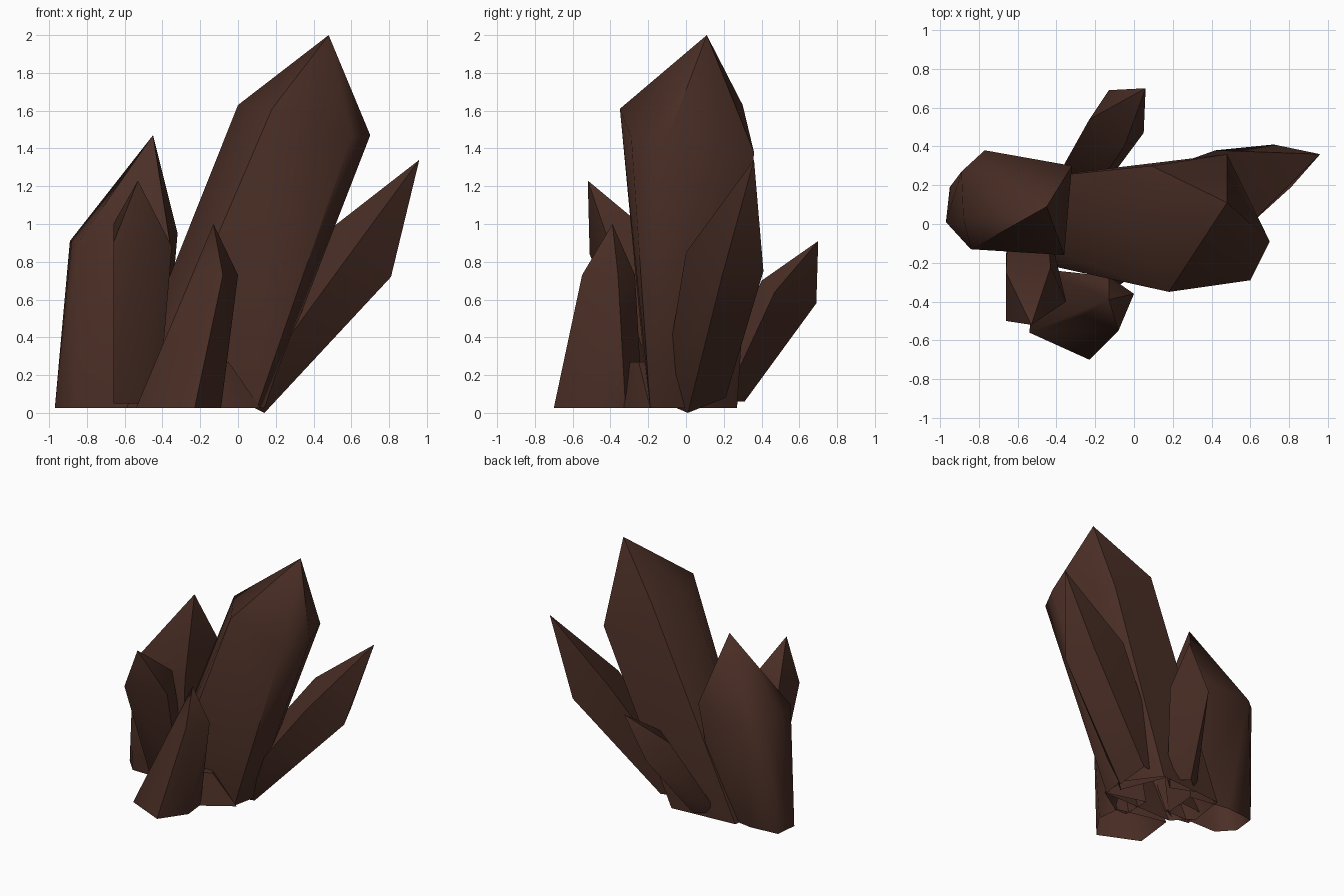
import bpy, bmesh, math

if "Cube" in bpy.data.objects:
    bpy.data.objects.remove(bpy.data.objects["Cube"])

brown = bpy.data.materials.new("dark_brown_crystal")
brown.diffuse_color = (0.07, 0.028, 0.019, 1)
brown.use_nodes = True
brown.node_tree.nodes["Principled BSDF"].inputs["Base Color"].default_value = brown.diffuse_color


def crystal(name, tip, shoulder, foot, foot_z=0.025):
    """Faceted shard: pointed tip, shoulder ring and a foot ring, open underneath."""
    bm = bmesh.new()
    for p in [tip] + shoulder:
        bm.verts.new(p)
    # a foot point may carry its own height, otherwise the common one is used
    feet = {bm.verts.new((p[0], p[1], p[2] if len(p) > 2 else foot_z)) for p in foot}
    bmesh.ops.convex_hull(bm, input=bm.verts[:])
    bmesh.ops.recalc_face_normals(bm, faces=bm.faces[:])
    bottom = [f for f in bm.faces if all(v in feet for v in f.verts)]
    bmesh.ops.delete(bm, geom=bottom, context='FACES')
    bmesh.ops.dissolve_limit(bm, angle_limit=math.radians(1), verts=bm.verts[:], edges=bm.edges[:])
    mesh = bpy.data.meshes.new(name)
    bm.to_mesh(mesh)
    bm.free()
    mesh.materials.append(brown)
    ob = bpy.data.objects.new(name, mesh)
    bpy.context.collection.objects.link(ob)
    bpy.ops.object.select_all(action='DESELECT')
    ob.select_set(True)
    bpy.context.view_layer.objects.active = ob
    bpy.ops.object.shade_smooth_by_angle(angle=math.radians(48))


# Tall leaning crystal in the middle
crystal("main_crystal", (0.48, 0.11, 2.0),
        [(0, -.05, 1.63), (.18, -.35, 1.61), (.6, -.29, 1.46),
         (.7, -.09, 1.47), (.48, .36, 1.38), (.09, .3, 1.63)],
        [(-.64, -.06), (-.5, -.2), (.1, -.19), (.14, 0), (-.06, .27), (-.6, .23)])

# Low wedge at the front foot of the main crystal
crystal("foot_wedge", (-.05, -.25, .27),
        [(-.15, -.3, .27), (-.15, -.1, .27)],
        [(-.1, -.33), (.12, -.19), (-.2, -.1), (-.2, -.33)])

# Upright crystal on the left
crystal("left_crystal", (-.45, .09, 1.47),
        [(-.88, .03, .91), (-.84, -.13, .91), (-.36, -.16, .9),
         (-.32, .30, .95), (-.77, .38, .88), (-.89, .27, .91)],
        [(-.97, .01), (-.86, -.11), (-.42, -.11), (-.4, .16), (-.72, .21), (-.95, .19)])

# Strongly leaning crystal on the right
crystal("right_crystal", (.96, .36, 1.34),
        [(.81, .19, .72), (.72, .41, .75), (.42, .38, .92), (.6, 0, .85)],
        [(.14, .01, 0), (.08, .21, .08), (-.17, .17, .1), (.02, -.13, .06)])

# Short crystal at the front
crystal("front_crystal", (-.13, -.39, 1.0),
        [(-.08, -.55, .73), (0, -.36, .73), (-.13, -.27, .73), (-.26, -.47, .65)],
        [(-.23, -.7), (-.09, -.5), (-.11, -.32), (-.5, -.23), (-.54, -.56)])

# Crystal at the front left
crystal("front_left_crystal", (-.53, -.52, 1.23),
        [(-.66, -.5, .9), (-.54, -.51, .84), (-.35, -.4, .88),
         (-.43, -.22, .98), (-.66, -.25, 1.0)],
        [(-.66, -.17), (-.54, -.19), (-.42, -.14), (-.45, .02), (-.65, 0)], .05)

# Small leaning crystal at the back
crystal("back_crystal", (.06, .70, .91),
        [(-.13, .69, .58), (.05, .47, .64), (-.05, .40, .70), (-.23, .54, .70)],
        [(-.28, .31), (-.15, .2), (-.24, .12), (-.42, .2)], .06)
